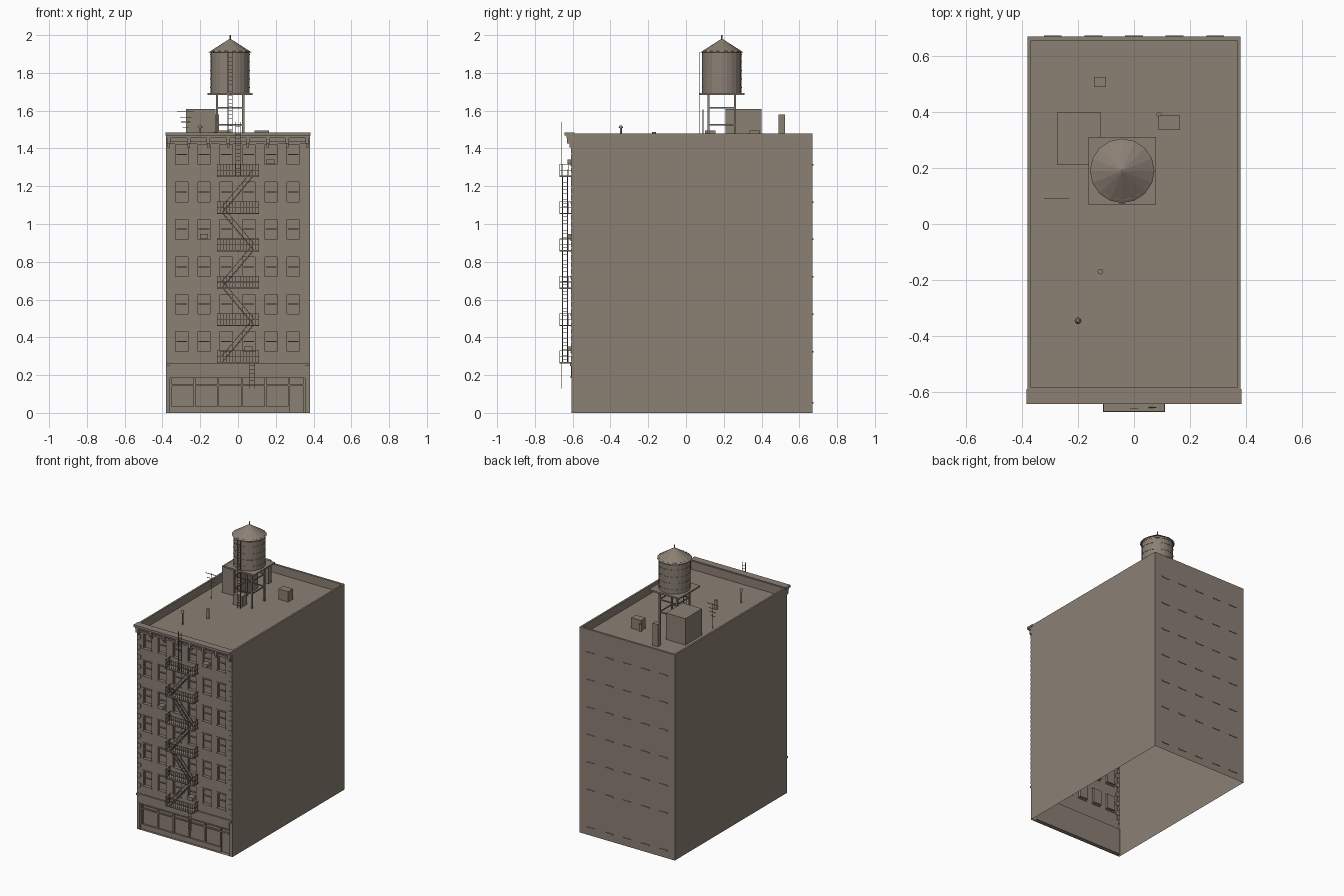
import bpy, bmesh, math
from mathutils import Vector, Matrix

if "Cube" in bpy.data.objects:
    bpy.data.objects.remove(bpy.data.objects["Cube"])

mat = bpy.data.materials.new("warm_stone_grey")
mat.diffuse_color = (0.26, 0.215, 0.175, 1)
mat.use_nodes = True
mat.node_tree.nodes["Principled BSDF"].inputs["Base Color"].default_value = mat.diffuse_color


def finish(name, bm):
    me = bpy.data.meshes.new(name)
    bm.to_mesh(me)
    bm.free()
    ob = bpy.data.objects.new(name, me)
    me.materials.append(mat)
    bpy.context.collection.objects.link(ob)
    return ob


def box(bm, x0, x1, y0, y1, z0, z1):
    m = Matrix.Translation(((x0 + x1) / 2, (y0 + y1) / 2, (z0 + z1) / 2))
    bmesh.ops.create_cube(bm, size=1, matrix=m @ Matrix.Diagonal((x1 - x0, y1 - y0, z1 - z0, 1)))


def bar(bm, p, q, t=0.004):
    p, q = Vector(p), Vector(q)
    d = q - p
    m = Matrix.Translation((p + q) / 2) @ d.to_track_quat('Z', 'Y').to_matrix().to_4x4()
    bmesh.ops.create_cube(bm, size=1, matrix=m @ Matrix.Diagonal((t, t, d.length, 1)))


def tube(bm, x, y, z0, z1, r0, r1=None, n=16):
    bmesh.ops.create_cone(bm, cap_ends=True, segments=n, radius1=r0,
                          radius2=r0 if r1 is None else r1, depth=z1 - z0,
                          matrix=Matrix.Translation((x, y, (z0 + z1) / 2)))


def quad(bm, *pts):
    bm.faces.new([bm.verts.new(p) for p in pts])


def solid(name, *dims):
    bm = bmesh.new()
    box(bm, *dims)
    return finish(name, bm)


W, F, B, H, ROOF = 0.38, -0.605, 0.67, 1.48, 1.42
WIN_X = [-0.298, -0.18, -0.062, 0.058, 0.175, 0.292]
WIN_Z = [0.325 + 0.198 * i for i in range(6)]
WW, WH = 0.032, 0.105

# Side and back walls, parapet and roof (open underneath)
bm = bmesh.new()
outer = [(-W, F), (W, F), (W, B), (-W, B)]
inner = [(-0.367, -0.583), (0.367, -0.583), (0.367, 0.655), (-0.367, 0.655)]
for i in range(4):
    a, b, c, d = outer[i], outer[(i + 1) % 4], inner[(i + 1) % 4], inner[i]
    if i:
        quad(bm, (*a, 0), (*b, 0), (*b, H), (*a, H))
    quad(bm, (*a, H), (*b, H), (*c, H), (*d, H))
    quad(bm, (*d, H), (*c, H), (*c, ROOF), (*d, ROOF))
quad(bm, *[(*p, ROOF) for p in inner])
finish("walls_and_roof", bm)

# Front wall with recessed windows and shopfront
bm = bmesh.new()


def recess(x0, x1, z0, z1, y):
    c = [(x0, z0), (x1, z0), (x1, z1), (x0, z1)]
    quad(bm, *[(x, y, z) for x, z in c])
    for i in range(4):
        (xa, za), (xb, zb) = c[i], c[(i + 1) % 4]
        quad(bm, (xa, F, za), (xb, F, zb), (xb, y, zb), (xa, y, za))


xs = [-W] + [x + s for x in WIN_X for s in (-WW, WW)] + [W]
zs = [0.19] + [z + s for z in WIN_Z for s in (0, WH)] + [H]
for i in range(len(xs) - 1):
    for j in range(len(zs) - 1):
        x0, x1, z0, z1 = xs[i], xs[i + 1], zs[j], zs[j + 1]
        if i % 2 and j % 2:
            recess(x0, x1, z0, z1, F + 0.018)
        else:
            quad(bm, (x0, F, z0), (x1, F, z0), (x1, F, z1), (x0, F, z1))
recess(-0.36, 0.355, 0, 0.19, F + 0.03)
for x0, x1 in ((-W, -0.36), (0.355, W)):
    quad(bm, (x0, F, 0), (x1, F, 0), (x1, F, 0.19), (x0, F, 0.19))
finish("front_wall", bm)

# Window sills, lintels and sash bars
trim, sash = bmesh.new(), bmesh.new()
for x in WIN_X:
    for z in WIN_Z:
        box(trim, x - 0.036, x + 0.036, F - 0.006, F + 0.005, z - 0.009, z)
        box(trim, x - 0.036, x + 0.036, F - 0.004, F + 0.005, z + WH, z + WH + 0.009)
        box(sash, x - WW, x + WW, F + 0.01, F + 0.018, z + 0.05, z + 0.056)
        for s in (-1, 1):
            bar(sash, (x + s * 0.03, F + 0.014, z), (x + s * 0.03, F + 0.014, z + WH))
finish("window_sills_and_lintels", trim)
finish("window_sashes", sash)

# Corner blocks up both edges of the front
bm = bmesh.new()
for k in range(32):
    z = 0.275 + k * 0.0355
    w = 0.03 if k % 2 else 0.02
    for x0, x1 in ((-W, -W + w), (W - w, W)):
        box(bm, x0, x1, F - 0.004, F + 0.004, z, z + 0.027)
finish("corner_blocks", bm)

# Cornice, frieze and brackets
bm = bmesh.new()
box(bm, -W - 0.003, W + 0.003, -0.643, -0.59, 1.468, H + 0.004)
box(bm, -W, W, -0.632, -0.6, 1.455, 1.468)
box(bm, -W, W, -0.613, -0.6, 1.425, 1.436)
for k in range(8):
    x = -0.366 + k * 0.732 / 7
    box(bm, x - 0.009, x + 0.009, -0.629, -0.6, 1.425, 1.456)
    box(bm, x - 0.007, x + 0.007, -0.617, -0.6, 1.405, 1.425)
finish("cornice", bm)

# Shopfront
bm = bmesh.new()
box(bm, -0.36, 0.355, F - 0.003, F + 0.004, 0.19, 0.247)
box(bm, -W, W, F - 0.01, F + 0.004, 0.247, 0.262)
box(bm, -0.365, 0.36, F - 0.007, F + 0.004, 0.186, 0.194)
Y = F + 0.03
box(bm, -0.36, 0.27, Y - 0.012, Y, 0, 0.035)
box(bm, -0.36, 0.355, Y - 0.01, Y, 0.143, 0.151)
for x in (-0.355, -0.23, -0.105, 0.02, 0.145, 0.27, 0.35):
    box(bm, x - 0.005, x + 0.005, Y - 0.011, Y, 0, 0.19)
finish("shopfront", bm)
solid("shop_door", 0.282, 0.34, Y - 0.006, Y, 0.004, 0.14)

# Window air conditioners
bm = bmesh.new()
for x, z in ((0.172, 1.318), (-0.18, 0.922), (0.055, 0.328)):
    box(bm, x - 0.021, x + 0.021, -0.627, F + 0.018, z, z + 0.024)
finish("air_conditioners", bm)

# Fire escape balconies
FLOOR = [0.266 + 0.1975 * i for i in range(6)]
YO = -0.671
bm = bmesh.new()
for z in FLOOR:
    box(bm, -0.11, 0.11, YO, F, z - 0.004, z + 0.003)
    for dz in (0.032, 0.062):
        bar(bm, (-0.11, YO + 0.002, z + dz), (0.11, YO + 0.002, z + dz), 0.003)
        for x in (-0.109, 0.109):
            bar(bm, (x, YO, z + dz), (x, F, z + dz), 0.003)
    for k in range(15):
        x = -0.109 + k * 0.218 / 14
        bar(bm, (x, YO + 0.002, z), (x, YO + 0.002, z + 0.062), 0.0025)
    for k in range(1, 4):
        for x in (-0.109, 0.109):
            y = YO + k * 0.0165
            bar(bm, (x, y, z), (x, y, z + 0.062), 0.0025)
finish("fire_escape_balconies", bm)

# Zigzag stairs between balconies
bm = bmesh.new()
for i in range(5):
    s = 1 if i % 2 == 0 else -1
    a, b = Vector((-0.085 * s, 0, FLOOR[i])), Vector((0.08 * s, 0, FLOOR[i + 1]))
    for y in (-0.655, -0.628):
        o = Vector((0, y, 0))
        bar(bm, a + o, b + o, 0.005)
        bar(bm, a + o + Vector((0, 0, 0.035)), b + o + Vector((0, 0, 0.035)), 0.003)
    for k in range(1, 11):
        p = a.lerp(b, k / 11)
        box(bm, p.x - 0.007, p.x + 0.007, -0.655, -0.628, p.z - 0.001, p.z + 0.001)
finish("fire_escape_stairs", bm)


def ladder(name, xc, half, y, z0, z1, step=0.02, t=0.003):
    lad = bmesh.new()
    for s in (-1, 1):
        bar(lad, (xc + s * half, y, z0), (xc + s * half, y, z1), t)
    for k in range(1, int((z1 - z0) / step)):
        bar(lad, (xc - half, y, z0 + k * step), (xc + half, y, z0 + k * step), t * 0.8)
    return finish(name, lad)


ladder("drop_ladder", 0.076, 0.013, -0.658, 0.13, 0.27)
ladder("roof_ladder", 0, 0.013, -0.658, 1.255, 1.54)

# Back window sills
bm = bmesh.new()
for x in (-0.29, -0.145, 0, 0.145, 0.29):
    for z in [0.05] + [z - 0.005 for z in WIN_Z]:
        box(bm, x - 0.032, x + 0.032, B - 0.002, B + 0.004, z, z + 0.008)
finish("back_sills", bm)

# Water tower: tank, bands, conical roof, spike
TX, TY = -0.042, 0.19
bm = bmesh.new()
tube(bm, TX, TY, 1.692, 1.915, 0.104, n=24)
finish("tank", bm)
bm = bmesh.new()
for z in (1.72, 1.765, 1.81, 1.86, 1.895):
    tube(bm, TX, TY, z, z + 0.004, 0.106, n=24)
finish("tank_bands", bm)
bm = bmesh.new()
tube(bm, TX, TY, 1.908, 1.978, 0.115, 0.006)
tube(bm, TX, TY, 1.97, 2.0, 0.004, n=8)
finish("tank_roof", bm)

# Water tower stand
bm = bmesh.new()
box(bm, TX - 0.12, TX + 0.12, TY - 0.12, TY + 0.12, 1.682, 1.693)
L = 0.07
corners = [(TX - L, TY - L), (TX + L, TY - L), (TX + L, TY + L), (TX - L, TY + L)]
for i, c in enumerate(corners):
    d = corners[(i + 1) % 4]
    bar(bm, (*c, ROOF), (*c, 1.685), 0.011)
    for z in (1.525, 1.615):
        bar(bm, (*c, z), (*d, z), 0.007)
finish("tower_stand", bm)
ladder("tank_ladder", TX, 0.011, 0.072, ROOF, 1.91)

# Roof structures
solid("stair_bulkhead", -0.275, -0.12, 0.21, 0.40, ROOF, 1.61)
solid("chimney", -0.143, -0.1, 0.49, 0.525, ROOF, 1.58)
solid("roof_hatch", 0.088, 0.165, 0.335, 0.388, ROOF, 1.495)
solid("pump_box", -0.108, -0.035, 0.10, 0.155, ROOF, 1.495)
bm = bmesh.new()
tube(bm, 0.09, 0.39, ROOF, 1.47, 0.01, n=12)
tube(bm, -0.12, -0.17, ROOF, 1.486, 0.01, n=12)
tube(bm, -0.2, -0.345, ROOF, 1.51, 0.005, n=12)
tube(bm, -0.2, -0.345, 1.508, 1.522, 0.012, 0.006, n=12)
finish("vent_pipes", bm)

# Aerial
bm = bmesh.new()
bar(bm, (-0.275, 0.09, ROOF), (-0.275, 0.09, 1.605), 0.003)
for z, h in ((1.595, 0.045), (1.565, 0.03), (1.54, 0.025), (1.51, 0.018)):
    bar(bm, (-0.277 - h, 0.09, z), (-0.277 + h, 0.09, z), 0.003)
finish("aerial", bm)
